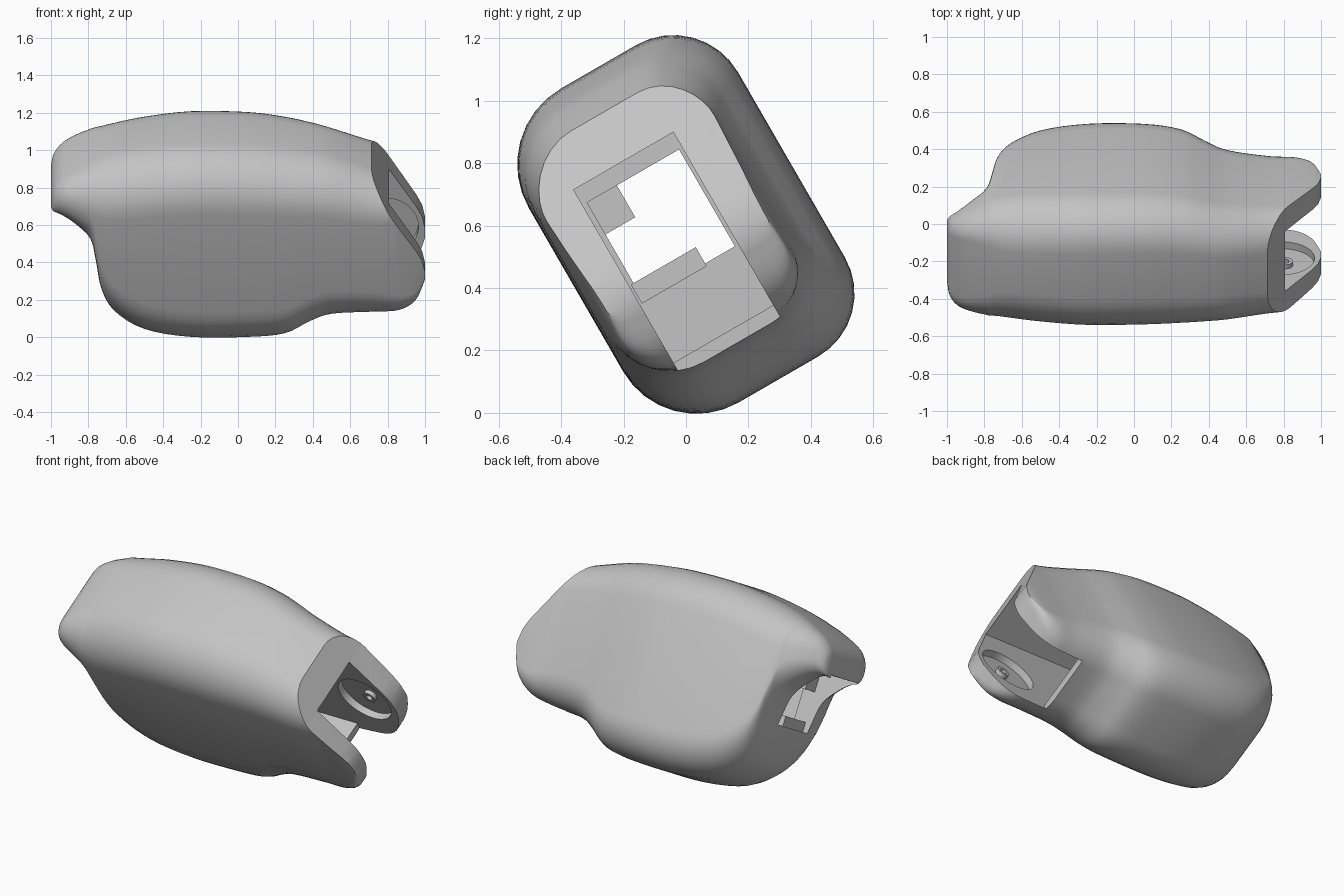
import bpy, bmesh, math
from mathutils import Matrix

if "Cube" in bpy.data.objects:
    bpy.data.objects.remove(bpy.data.objects["Cube"])

# Everything is modelled in an upright local frame (x long, p wide, q tall),
# then the whole shell leans 30 degrees about x.
LEAN = Matrix.Translation((0, 0, 0.605)) @ Matrix.Rotation(math.radians(30), 4, 'X')

grey = bpy.data.materials.new("light_grey_plastic")
grey.diffuse_color = (0.55, 0.55, 0.55, 1)
grey.use_nodes = True
grey.node_tree.nodes["Principled BSDF"].inputs["Base Color"].default_value = grey.diffuse_color


def make(name, bm):
    bmesh.ops.recalc_face_normals(bm, faces=bm.faces)
    me = bpy.data.meshes.new(name)
    bm.to_mesh(me)
    bm.free()
    me.transform(LEAN)
    me.materials.append(grey)
    ob = bpy.data.objects.new(name, me)
    bpy.context.collection.objects.link(ob)
    return ob


def box(name, x, p, q):
    bm = bmesh.new()
    bmesh.ops.create_cube(bm, size=1)
    for v in bm.verts:
        v.co = [a + (b - a) * (c + 0.5) for (a, b), c in zip((x, p, q), v.co)]
    return make(name, bm)


def disc(name, x, p, q, radius, sides=48):
    bm = bmesh.new()
    mid = Matrix.Translation((x, (p[0] + p[1]) / 2, q)) @ Matrix.Rotation(math.pi / 2, 4, 'X')
    bmesh.ops.create_cone(bm, cap_ends=True, segments=sides, radius1=radius,
                          radius2=radius, depth=p[1] - p[0], matrix=mid)
    return make(name, bm)


def prism(name, pts, p0, p1):
    bm = bmesh.new()
    face = bm.faces.new([bm.verts.new((x, p0, q)) for x, q in pts])
    new = bmesh.ops.extrude_face_region(bm, geom=[face])["geom"]
    bmesh.ops.translate(bm, vec=(0, p1 - p0, 0),
                        verts=[g for g in new if isinstance(g, bmesh.types.BMVert)])
    return make(name, bm)


def cut(target, cutter):
    m = target.modifiers.new("cut", 'BOOLEAN')
    m.operation, m.solver, m.object = 'DIFFERENCE', 'EXACT', cutter
    bpy.context.view_layer.objects.active = target
    bpy.ops.object.modifier_apply(modifier=m.name)
    bpy.data.objects.remove(cutter, do_unlink=True)


# Body sections along x: x, p min, p max, q min, q max, corner radius
SECTIONS = [
    (-1.0, -.20, .15, .20, .29, .04), (-.985, -.27, .19, .205, .35, .07),
    (-.94, -.315, .23, .195, .405, .10), (-.87, -.345, .275, .14, .445, .15),
    (-.79, -.372, .315, .04, .48, .20), (-.76, -.38, .33, -.10, .49, .22),
    (-.73, -.385, .338, -.28, .50, .24), (-.66, -.393, .35, -.42, .52, .26),
    (-.50, -.403, .37, -.53, .55, .27), (-.25, -.41, .385, -.575, .575, .27),
    (.05, -.41, .385, -.575, .57, .27), (.25, -.407, .362, -.55, .55, .26),
    (.38, -.403, .33, -.475, .533, .25), (.50, -.40, .298, -.425, .51, .24),
    (.72, -.39, .262, -.405, .44, .21), (.86, -.38, .25, -.375, .39, .15),
    (.95, -.37, .243, -.29, .36, .08), (1.0, -.36, .235, -.15, .35, .04)]
# Relative roundness of the four long edges
ROUND = (.88, 1.04, 1.0, .86)


def smooth(rows, steps):
    out = []
    for i in range(len(rows) - 1):
        a, b, c, d = (rows[min(max(i + k, 0), len(rows) - 1)] for k in (-1, 0, 1, 2))
        for s in range(steps):
            t = s / steps
            out.append([.5 * (2 * B + (C - A) * t + (2 * A - 5 * B + 4 * C - D) * t * t
                              + (3 * B - A - 3 * C + D) * t ** 3)
                        for A, B, C, D in zip(a, b, c, d)])
    return out + [list(rows[-1])]


def ring(bm, x, p0, p1, q0, q1, r, n=9):
    verts = []
    corners = ((p1, q1, -1, -1), (p0, q1, 1, -1), (p0, q0, 1, 1), (p1, q0, -1, 1))
    for k, (cp, cq, sp, sq) in enumerate(corners):
        rr = r * ROUND[k]
        for i in range(n):
            a = math.pi / 2 * (k + i / (n - 1))
            verts.append(bm.verts.new((x, cp + sp * rr + rr * math.cos(a),
                                       cq + sq * rr + rr * math.sin(a))))
    return verts


# Lofted outer housing
bm = bmesh.new()
rings = []
for row in smooth(SECTIONS, 4):
    row[5] = min(row[5], .47 * (row[4] - row[3]), .47 * (row[2] - row[1]))
    rings.append(ring(bm, *row))
for a, b in zip(rings, rings[1:]):
    for i in range(len(a)):
        j = (i + 1) % len(a)
        bm.faces.new((a[i], a[j], b[j], b[i]))
bm.faces.new(rings[0])
bm.faces.new(rings[-1])
housing = make("housing", bm)

# Slanted front face and rounded arm tips
cut(housing, prism("front_cutter", [(.66, .54), (.72, .43), (.81, .27), (.955, .04), (.985, -.02),
                                    (1.0, -.09), (1.2, -.09), (1.2, .8), (.66, .8)], -.8, .8))
# Main cavity, slot between the arms, rear opening under the overhang
cut(housing, box("cavity_cutter", (-.64, 1.2), (-.257, .112), (-.365, .275)))
cut(housing, box("slot_cutter", (.64, 1.2), (-.257, .112), (-.8, .1)))
cut(housing, box("rear_cutter", (-1.2, -.5), (-.24, .10), (-.14, .218)))
# Round recess inside each arm
for p in ((-.30, -.2), (.05, .155)):
    cut(housing, disc("recess_cutter", .79, p, -.08, .175))

# Pivot bosses in the recesses
parts = [housing]
for side, p in (("left", (-.31, -.275)), ("right", (.13, .165))):
    boss = disc(side + "_pivot_boss", .81, p, -.08, .04, 24)
    cut(boss, disc("boss_hole_cutter", .81, (p[0] - .1, p[1] + .1), -.08, .02, 24))
    parts.append(boss)

# Mounting tab and ledge in the rear opening
tab = box("rear_tab", (-.72, -.68), (-.26, -.13), (.10, .23))
cut(tab, disc("tab_hole_cutter", -.70, (-.24, -.1), .16, .012, 20))
parts += [tab, box("rear_ledge", (-.72, -.60), (-.25, -.01), (-.15, -.08))]

# Smooth shading with crisp cut edges
for ob in parts:
    bpy.ops.object.select_all(action='DESELECT')
    ob.select_set(True)
    bpy.context.view_layer.objects.active = ob
    bpy.ops.object.shade_smooth_by_angle(angle=math.radians(32))
